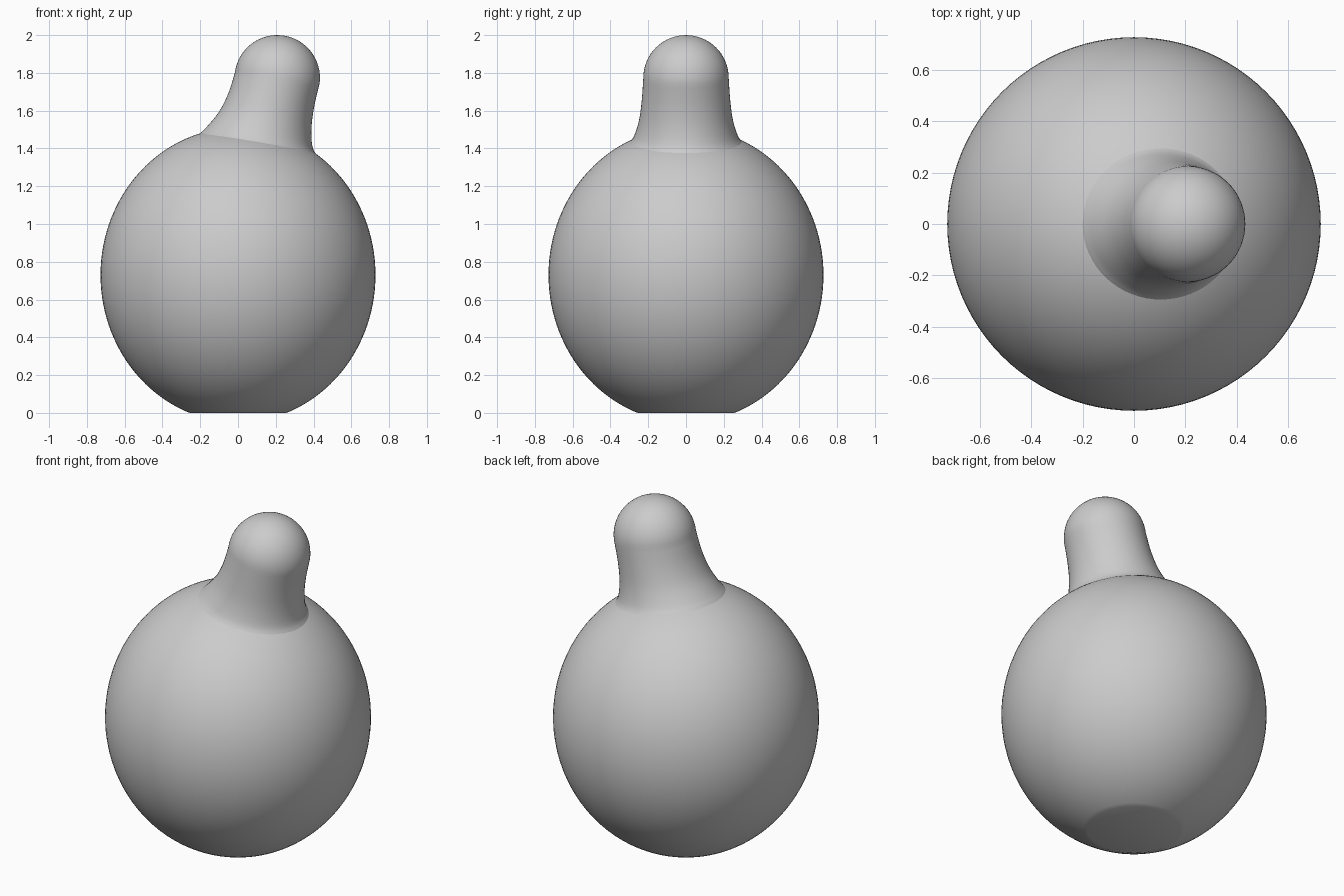
import bpy
import bmesh
import math
from mathutils import Vector

old = bpy.data.objects.get("Cube")
if old:
    bpy.data.objects.remove(old, do_unlink=True)

grey = bpy.data.materials.new("plain grey")
grey.use_nodes = True
grey.diffuse_color = (0.6, 0.6, 0.6, 1)
grey.node_tree.nodes["Principled BSDF"].inputs["Base Color"].default_value = grey.diffuse_color


def add_object(name, bm):
    bmesh.ops.recalc_face_normals(bm, faces=bm.faces)
    mesh = bpy.data.meshes.new(name)
    bm.to_mesh(mesh)
    bm.free()
    mesh.materials.append(grey)
    obj = bpy.data.objects.new(name, mesh)
    bpy.context.collection.objects.link(obj)
    bpy.ops.object.select_all(action='DESELECT')
    obj.select_set(True)
    bpy.context.view_layer.objects.active = obj
    bpy.ops.object.shade_smooth_by_angle(angle=math.radians(35))
    return obj


# Round body: slightly tall sphere with a flat base
bm = bmesh.new()
bmesh.ops.create_uvsphere(bm, u_segments=96, v_segments=64, radius=1)
bmesh.ops.scale(bm, vec=(0.728, 0.728, 0.78), verts=bm.verts)
bmesh.ops.translate(bm, vec=(0, 0, 0.73), verts=bm.verts)
cut = bmesh.ops.bisect_plane(bm, geom=bm.verts[:] + bm.edges[:] + bm.faces[:],
                             plane_co=(0, 0, 0), plane_no=(0, 0, -1), clear_outer=True)
rim = [e for e in cut["geom_cut"] if isinstance(e, bmesh.types.BMEdge)]
bmesh.ops.contextual_create(bm, geom=rim)
add_object("body", bm)

# Leaning neck: rings given by left x, left z, right x, right z, half depth
SIDES = 64
LEAN = 0.13
HEAD = Vector((0.208, 0, 1.774))
RADIUS = 0.226
axis = Vector((math.sin(LEAN), 0, math.cos(LEAN)))
side = Vector((math.cos(LEAN), 0, -math.sin(LEAN)))
left, right = HEAD - side * RADIUS, HEAD + side * RADIUS
profile = [
    (-0.27, 1.40, 0.46, 1.29, 0.36),
    (-0.205, 1.475, 0.415, 1.365, 0.305),
    (-0.165, 1.515, 0.393, 1.415, 0.275),
    (-0.10, 1.595, 0.389, 1.51, 0.248),
    (-0.05, 1.695, 0.403, 1.62, 0.234),
    (left.x, left.z, right.x, right.z, RADIUS),
]


def smooth_rows(rows, steps):
    """Catmull-Rom interpolation between rows."""
    out = []
    for i in range(len(rows) - 1):
        quad = [rows[max(i - 1, 0)], rows[i], rows[i + 1], rows[min(i + 2, len(rows) - 1)]]
        for s in range(steps):
            t = s / steps
            out.append([b + t / 2 * (c - a + t * (2 * a - 5 * b + 4 * c - d
                                                 + t * (3 * (b - c) + d - a)))
                        for a, b, c, d in zip(*quad)])
    return out + [rows[-1]]


rings = []
for lx, lz, rx, rz, depth in smooth_rows(profile, 4):
    a, b = Vector((lx, 0, lz)), Vector((rx, 0, rz))
    rings.append(((a + b) / 2, (b - a) / 2, depth))

# Rounded tip
for i in range(1, 16):
    ang = math.pi / 2 * i / 16
    r = RADIUS * math.cos(ang)
    rings.append((HEAD + axis * RADIUS * math.sin(ang), side * r, r))

bm = bmesh.new()
loops = []
for centre, half, depth in rings:
    loops.append([bm.verts.new(centre + half * math.cos(a) + Vector((0, depth * math.sin(a), 0)))
                  for a in (2 * math.pi * k / SIDES for k in range(SIDES))])
for lo, hi in zip(loops, loops[1:]):
    for k in range(SIDES):
        n = (k + 1) % SIDES
        bm.faces.new((lo[k], lo[n], hi[n], hi[k]))
tip = bm.verts.new(HEAD + axis * RADIUS)
for k in range(SIDES):
    bm.faces.new((loops[-1][k], loops[-1][(k + 1) % SIDES], tip))
bm.faces.new(loops[0][::-1])
add_object("neck", bm)
